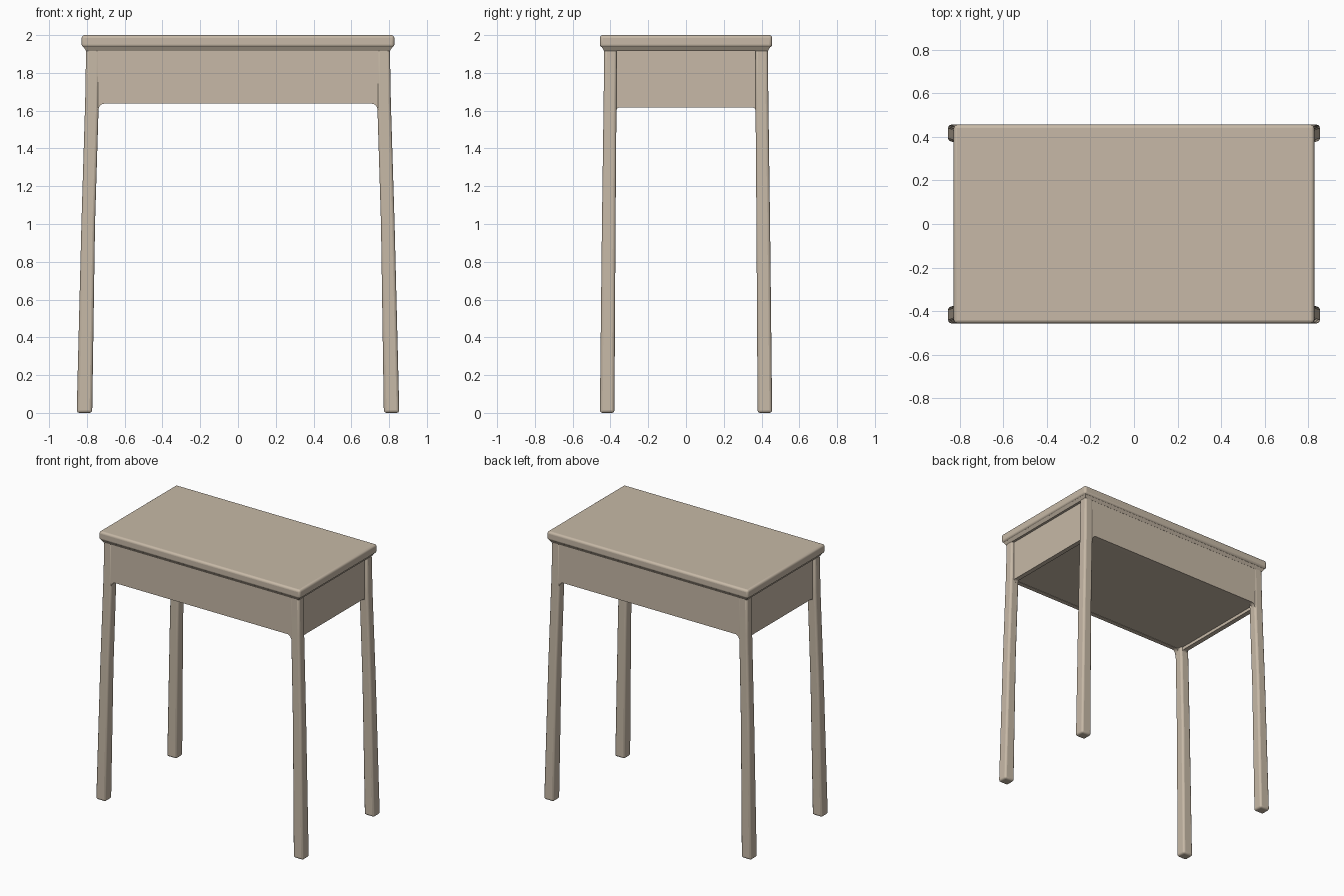
import bpy, bmesh, math

if "Cube" in bpy.data.objects:
    bpy.data.objects.remove(bpy.data.objects["Cube"])

wood = bpy.data.materials.new("beige_wood")
wood.diffuse_color = (0.57, 0.485, 0.385, 1)
wood.use_nodes = True
wood.node_tree.nodes["Principled BSDF"].inputs["Base Color"].default_value = wood.diffuse_color


def finish(name, bm, bevel=0.0, segments=3):
    bmesh.ops.recalc_face_normals(bm, faces=bm.faces)
    mesh = bpy.data.meshes.new(name)
    bm.to_mesh(mesh)
    bm.free()
    obj = bpy.data.objects.new(name, mesh)
    bpy.context.collection.objects.link(obj)
    mesh.materials.append(wood)
    if bevel:
        mod = obj.modifiers.new("rounding", 'BEVEL')
        mod.width = bevel
        mod.segments = segments
        mod.limit_method = 'ANGLE'
        mod.angle_limit = math.radians(40)
    bpy.context.view_layer.objects.active = obj
    obj.select_set(True)
    bpy.ops.object.shade_smooth_by_angle(angle=math.radians(35))
    obj.select_set(False)
    return obj


def loft(name, levels, bevel, segments=3):
    """Stack rectangles given as (x0, x1, y0, y1, z)."""
    bm = bmesh.new()
    rings = [[bm.verts.new(p) for p in
              ((a, c, z), (b, c, z), (b, d, z), (a, d, z))]
             for a, b, c, d, z in levels]
    for lo, hi in zip(rings, rings[1:]):
        for i in range(4):
            j = (i + 1) % 4
            bm.faces.new((lo[i], lo[j], hi[j], hi[i]))
    bm.faces.new(rings[0])
    bm.faces.new(rings[-1])
    return finish(name, bm, bevel, segments)


def apron(name, half, inner, bottom, r, t0, t1, along_x):
    """Board with small rounded brackets where it meets the legs."""
    arc = [(inner - r + r * math.cos(a), bottom - r + r * math.sin(a))
           for a in (math.pi / 2 * i / 5 for i in range(6))]
    right = [(half, 1.94), (half, bottom - r)] + arc
    outline = right + [(-u, z) for u, z in reversed(right)]
    bm = bmesh.new()
    place = (lambda u, t, z: (u, t, z)) if along_x else (lambda u, t, z: (t, u, z))
    a = [bm.verts.new(place(u, t0, z)) for u, z in outline]
    b = [bm.verts.new(place(u, t1, z)) for u, z in outline]
    bm.faces.new(a)
    bm.faces.new(b)
    for i in range(len(a)):
        j = (i + 1) % len(a)
        bm.faces.new((a[i], a[j], b[j], b[i]))
    return finish(name, bm)


# Table top with rounded rim and a narrower neck below it
loft("table_top", [(-0.828, 0.828, -0.456, 0.456, 1.935),
                   (-0.828, 0.828, -0.456, 0.456, 2.0)], 0.016, 4)
loft("top_neck", [(-0.803, 0.803, -0.433, 0.433, 1.915),
                  (-0.82, 0.82, -0.448, 0.448, 1.94)], 0)

# Splayed legs: (inner x, outer x, inner y, outer y, z)
SECTIONS = [(0.772, 0.854, 0.379, 0.456, 0.0),
            (0.757, 0.829, 0.373, 0.445, 1.0),
            (0.737, 0.809, 0.368, 0.436, 1.65),
            (0.735, 0.804, 0.367, 0.433, 1.935)]
for sx, side in ((-1, "left"), (1, "right")):
    for sy, end in ((-1, "front"), (1, "back")):
        levels = [(*sorted((sx * a, sx * b)), *sorted((sy * c, sy * d)), z)
                  for a, b, c, d, z in SECTIONS]
        loft(f"{end}_{side}_leg", levels, 0.014)

# Aprons: long ones flush with the legs, short ones set back
for s, name in ((-1, "front_apron"), (1, "back_apron")):
    apron(name, 0.78, 0.738, 1.637, 0.03, s * 0.432, s * 0.40, True)
for s, name in ((-1, "left_apron"), (1, "right_apron")):
    apron(name, 0.40, 0.368, 1.617, 0.016, s * 0.785, s * 0.75, False)

# Closed underside
loft("bottom_panel", [(-0.76, 0.76, -0.41, 0.41, 1.64),
                      (-0.76, 0.76, -0.41, 0.41, 1.655)], 0)
